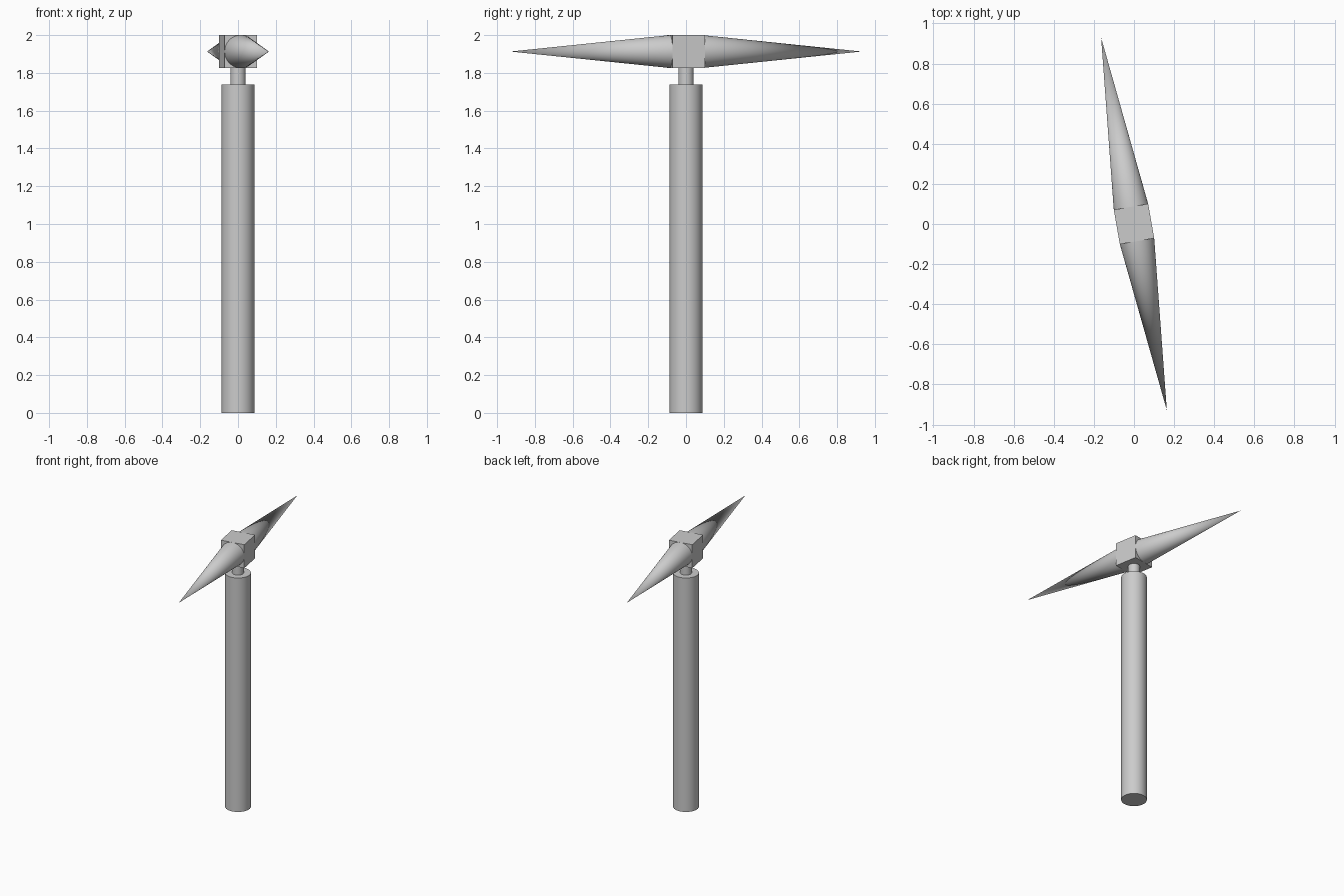
import bpy
import math

if "Cube" in bpy.data.objects:
    bpy.data.objects.remove(bpy.data.objects["Cube"])

U = 2 / 23            # base unit: the pick is 23 units tall
TILT = math.radians(10)
HEAD_Z = 22 * U


def finish(name, smooth=True):
    ob = bpy.context.object
    ob.name = name
    if smooth:
        bpy.ops.object.shade_smooth_by_angle(angle=math.radians(30))
    return ob


def rod(name, radius, z0, z1):
    bpy.ops.mesh.primitive_cylinder_add(vertices=64, radius=radius, depth=z1 - z0,
                                        location=(0, 0, (z0 + z1) / 2))
    return finish(name)


# Handle and the thin neck above it
rod("handle", U, 0, 20 * U)
rod("neck", 0.04, 20 * U, 21 * U)

# Square block at the centre of the head
bpy.ops.mesh.primitive_cube_add(size=2 * U, location=(0, 0, HEAD_Z), rotation=(0, 0, TILT))
finish("head_block", smooth=False)

# Two long spikes pointing out of opposite block faces
TIP = 0.944
length = TIP - U
for name, side in (("back_spike", 1), ("front_spike", -1)):
    d = side * (U + length / 2)
    bpy.ops.mesh.primitive_cone_add(
        vertices=64, radius1=U, radius2=0, depth=length,
        location=(-d * math.sin(TILT), d * math.cos(TILT), HEAD_Z),
        rotation=(-side * math.pi / 2, 0, TILT))
    finish(name)
